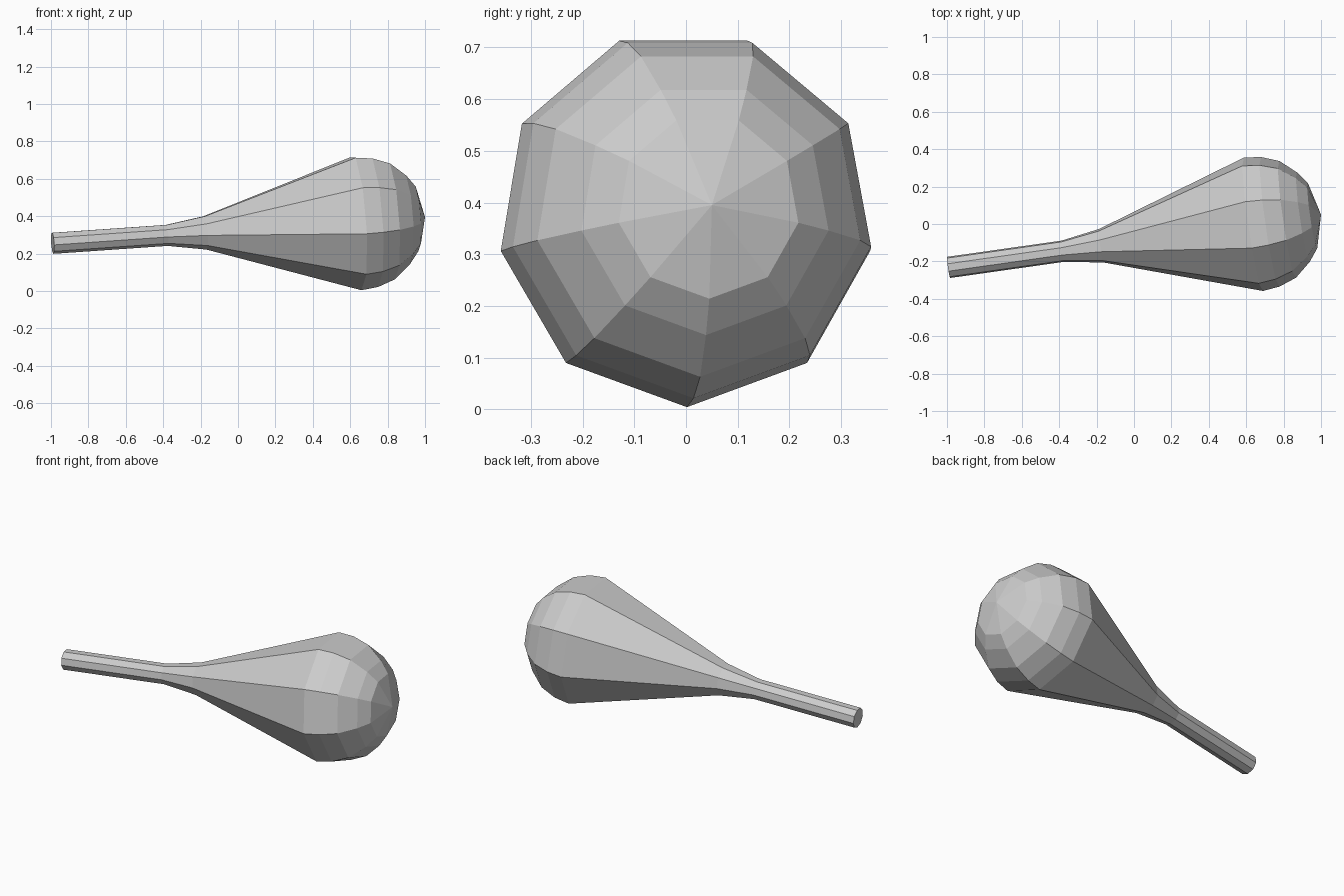
import bpy, bmesh, math
from mathutils import Vector

if "Cube" in bpy.data.objects:
    bpy.data.objects.remove(bpy.data.objects["Cube"])

SIDES = 9
# Axis of the tilted club, from handle end to tip
START, TIP = Vector((-0.991, -0.232, 0.257)), Vector((1.0, 0.05, 0.395))
AXIS = (TIP - START).normalized()
SIDE = Vector((0, 0, 1)).cross(AXIS).normalized()
UP = AXIS.cross(SIDE)

# Profile: (x of ring centre, radius)
PROFILE = [(-0.991, 0.058), (-0.38, 0.058), (-0.175, 0.092), (0.635, 0.366),
           (0.725, 0.355), (0.818, 0.32), (0.903, 0.245), (0.953, 0.178)]

bm = bmesh.new()


def ring(x, radius):
    centre = START + AXIS * ((x - START.x) / AXIS.x)
    angles = [-math.pi / 2 + math.tau * i / SIDES for i in range(SIDES)]
    return [bm.verts.new(centre + radius * (SIDE * math.cos(a) + UP * math.sin(a)))
            for a in angles]


rings = [ring(x, r) for x, r in PROFILE]

# Faceted sides
for a, b in zip(rings, rings[1:]):
    for i in range(SIDES):
        j = (i + 1) % SIDES
        bm.faces.new((a[i], a[j], b[j], b[i]))

# Flat handle end and pointed fan at the tip
bm.faces.new(rings[0])
tip = bm.verts.new(TIP)
for i in range(SIDES):
    bm.faces.new((rings[-1][i], rings[-1][(i + 1) % SIDES], tip))

bmesh.ops.recalc_face_normals(bm, faces=bm.faces)
mesh = bpy.data.meshes.new("drumstick_body")
bm.to_mesh(mesh)
bm.free()
bpy.context.collection.objects.link(bpy.data.objects.new("club_body", mesh))
